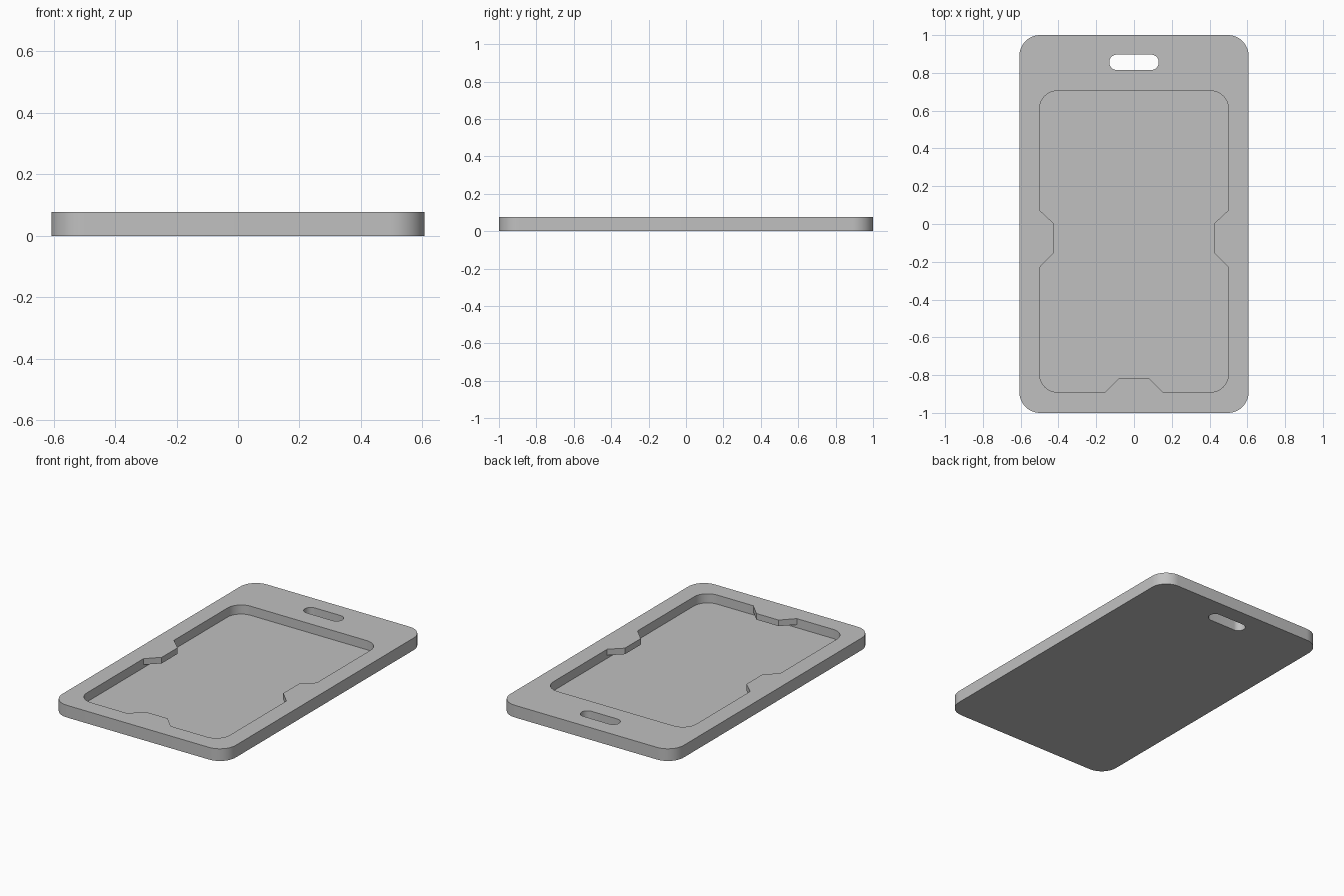
import bpy
import bmesh
import math

if "Cube" in bpy.data.objects:
    bpy.data.objects.remove(bpy.data.objects["Cube"], do_unlink=True)

HEIGHT = 0.077        # full thickness
FLOOR = HEIGHT / 4    # pocket floor
TAB_BOTTOM = HEIGHT / 2

grey = bpy.data.materials.new("plain grey")
grey.use_nodes = True
colour = (0.53, 0.53, 0.53, 1)
grey.diffuse_color = colour
grey.node_tree.nodes["Principled BSDF"].inputs["Base Color"].default_value = colour


def rounded_rect(x0, x1, y0, y1, r, steps=12):
    """Counter-clockwise outline with rounded corners."""
    centres = [(x1 - r, y1 - r), (x0 + r, y1 - r), (x0 + r, y0 + r), (x1 - r, y0 + r)]
    points = []
    for quarter, (cx, cy) in enumerate(centres):
        for i in range(steps + 1):
            a = (quarter + i / steps) * math.pi / 2
            points.append((cx + r * math.cos(a), cy + r * math.sin(a)))
    return points


def prism(name, outline, z0, z1):
    """Extrude a flat outline from z0 to z1."""
    bm = bmesh.new()
    base = bm.faces.new([bm.verts.new((x, y, z0)) for x, y in outline])
    top = bmesh.ops.extrude_face_region(bm, geom=[base])["geom"]
    bmesh.ops.translate(bm, vec=(0, 0, z1 - z0),
                        verts=[v for v in top if isinstance(v, bmesh.types.BMVert)])
    bmesh.ops.remove_doubles(bm, verts=bm.verts, dist=1e-5)
    bmesh.ops.recalc_face_normals(bm, faces=bm.faces)
    mesh = bpy.data.meshes.new(name)
    bm.to_mesh(mesh)
    bm.free()
    mesh.materials.append(grey)
    obj = bpy.data.objects.new(name, mesh)
    bpy.context.collection.objects.link(obj)
    return obj


def activate(obj):
    bpy.ops.object.select_all(action="DESELECT")
    obj.select_set(True)
    bpy.context.view_layer.objects.active = obj


def cut(obj, cutter):
    """Subtract the cutter and remove it."""
    cutter.hide_render = True
    mod = obj.modifiers.new("cut", "BOOLEAN")
    mod.operation = "DIFFERENCE"
    mod.solver = "EXACT"
    mod.object = cutter
    activate(obj)
    bpy.ops.object.modifier_apply(modifier=mod.name)
    bpy.data.objects.remove(cutter, do_unlink=True)


# Holder body with card pocket and strap slot
body = prism("holder_body", rounded_rect(-0.607, 0.607, -1, 1, 0.11), 0, HEIGHT)
cut(body, prism("pocket_cutter", rounded_rect(-0.5, 0.5, -0.89, 0.705, 0.095), FLOOR, 0.2))
cut(body, prism("slot_cutter", rounded_rect(-0.131, 0.131, 0.815, 0.897, 0.0409), -0.1, 0.2))
activate(body)
bpy.ops.object.shade_smooth_by_angle(angle=math.radians(30))

# Retaining tabs overhanging the pocket, flush with the rim
for name, side in (("left_tab", 1), ("right_tab", -1)):
    prism(name, [(side * 0.5, 0.073), (side * 0.425, 0.003),
                 (side * 0.425, -0.155), (side * 0.5, -0.23)], TAB_BOTTOM, HEIGHT)
prism("front_tab", [(-0.152, -0.89), (0.152, -0.89), (0.078, -0.814), (-0.078, -0.814)],
      TAB_BOTTOM, HEIGHT)
